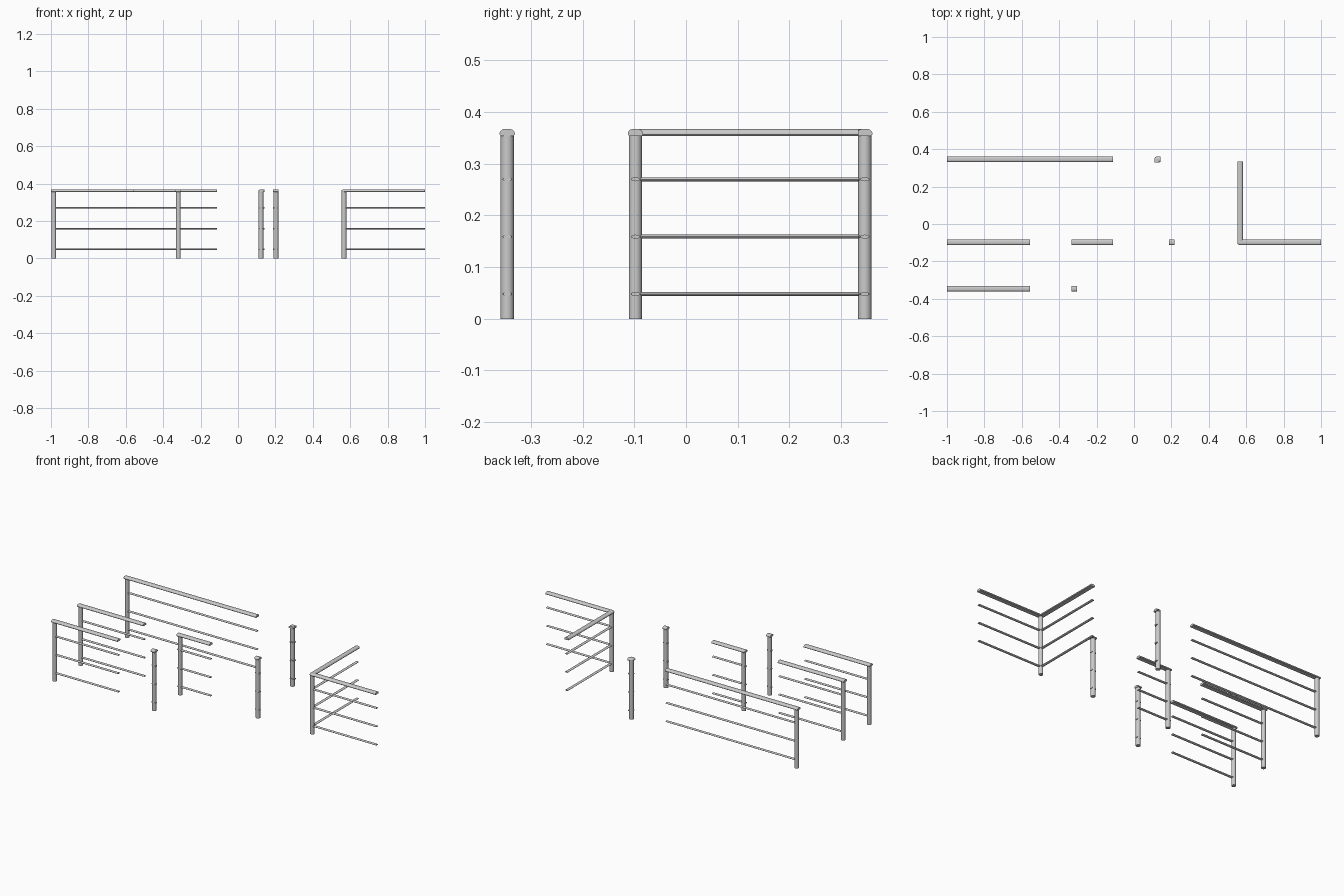
import bpy, bmesh, math

if "Cube" in bpy.data.objects:
    bpy.data.objects.remove(bpy.data.objects["Cube"])

POST_R, TOP_Z = 0.0128, 0.356
RAIL_Z = (0.048, 0.159, 0.27)
# handrail half-profile (offset from centre, z): flat underside, domed top
HALF = [(0.0125, 0.354), (0.0146, 0.3565), (0.0146, 0.360), (0.0130, 0.3635),
        (0.0095, 0.3665), (0.0050, 0.3675)]
HANDRAIL = HALF + [(-w, z) for w, z in reversed(HALF)]


def finish(name, bm):
    bmesh.ops.recalc_face_normals(bm, faces=bm.faces)
    me = bpy.data.meshes.new(name)
    bm.to_mesh(me)
    bm.free()
    ob = bpy.data.objects.new(name, me)
    bpy.context.collection.objects.link(ob)
    bpy.ops.object.select_all(action='DESELECT')
    ob.select_set(True)
    bpy.context.view_layer.objects.active = ob
    bpy.ops.object.shade_smooth_by_angle(angle=math.radians(40))


def bar(name, profile, a, b):
    """Extrude a (width, z) profile between two plan points."""
    bm = bmesh.new()
    dx, dy = b[0] - a[0], b[1] - a[1]
    n = math.hypot(dx, dy)
    nx, ny = -dy / n, dx / n
    rings = [[bm.verts.new((p[0] + nx * w, p[1] + ny * w, z)) for w, z in profile]
             for p in (a, b)]
    k = len(profile)
    for i in range(k):
        j = (i + 1) % k
        bm.faces.new((rings[0][i], rings[0][j], rings[1][j], rings[1][i]))
    bm.faces.new(rings[0])
    bm.faces.new(rings[1])
    finish(name, bm)


def lathe(name, x, y, profile, sides=24):
    """Closed round solid from (radius, z) points."""
    bm = bmesh.new()
    ang = [2 * math.pi * i / sides for i in range(sides)]
    rings = [[bm.verts.new((x + r * math.cos(t), y + r * math.sin(t), z)) for t in ang]
             for r, z in profile]
    for lo, hi in zip(rings, rings[1:]):
        for i in range(sides):
            j = (i + 1) % sides
            bm.faces.new((lo[i], lo[j], hi[j], hi[i]))
    bm.faces.new(rings[0])
    bm.faces.new(rings[-1])
    finish(name, bm)


def oval(z):
    return [(0.0088 * math.cos(t), z + 0.0038 * math.sin(t))
            for t in (2 * math.pi * i / 16 for i in range(16))]


def post(name, x, y):
    lathe(name + "_post", x, y, [(POST_R, 0), (POST_R, TOP_Z)])


def rails(name, a, b, inset=0.0):
    """Handrail plus three thin oval rails; inset starts the thin rails inside the post."""
    bar(name + "_handrail", HANDRAIL, a, b)
    n = math.hypot(b[0] - a[0], b[1] - a[1])
    s = (a[0] + (b[0] - a[0]) * inset / n, a[1] + (b[1] - a[1]) * inset / n)
    for i, z in enumerate(RAIL_Z):
        bar(f"{name}_rail_{i + 1}", oval(z), s, b)


# straight modules: name, y, post x, rail start, rail end, thin rail inset
STRAIGHT = [
    ("long_end", 0.346, -0.985, -1.0, -0.112, 0.015),
    ("middle_end", -0.098, -0.985, -1.0, -0.556, 0.015),
    ("front_end", -0.346, -0.985, -1.0, -0.556, 0.015),
    ("half_section", -0.098, -0.319, -0.334, -0.112, 0.0),
    ("front_single", -0.346, -0.319, -0.333, -0.305, 0.0),
    ("middle_single", -0.098, 0.203, 0.188, 0.217, 0.0),
]
for name, y, px, x0, x1, inset in STRAIGHT:
    post(name, px, y)
    rails(name, (x0, y), (x1, y), inset)

# corner modules: post with two perpendicular runs and a rounded handrail corner
CORNERS = [
    ("corner", 0.567, -0.098, (1.0, -0.098), (0.567, 0.334)),
    ("short_corner", 0.123, 0.346, (0.141, 0.346), (0.123, 0.330)),
]
for name, x, y, end_a, end_b in CORNERS:
    post(name, x, y)
    lathe(name + "_cap", x, y, HALF)
    rails(name + "_side_a", (x, y), end_a)
    rails(name + "_side_b", (x, y), end_b)
